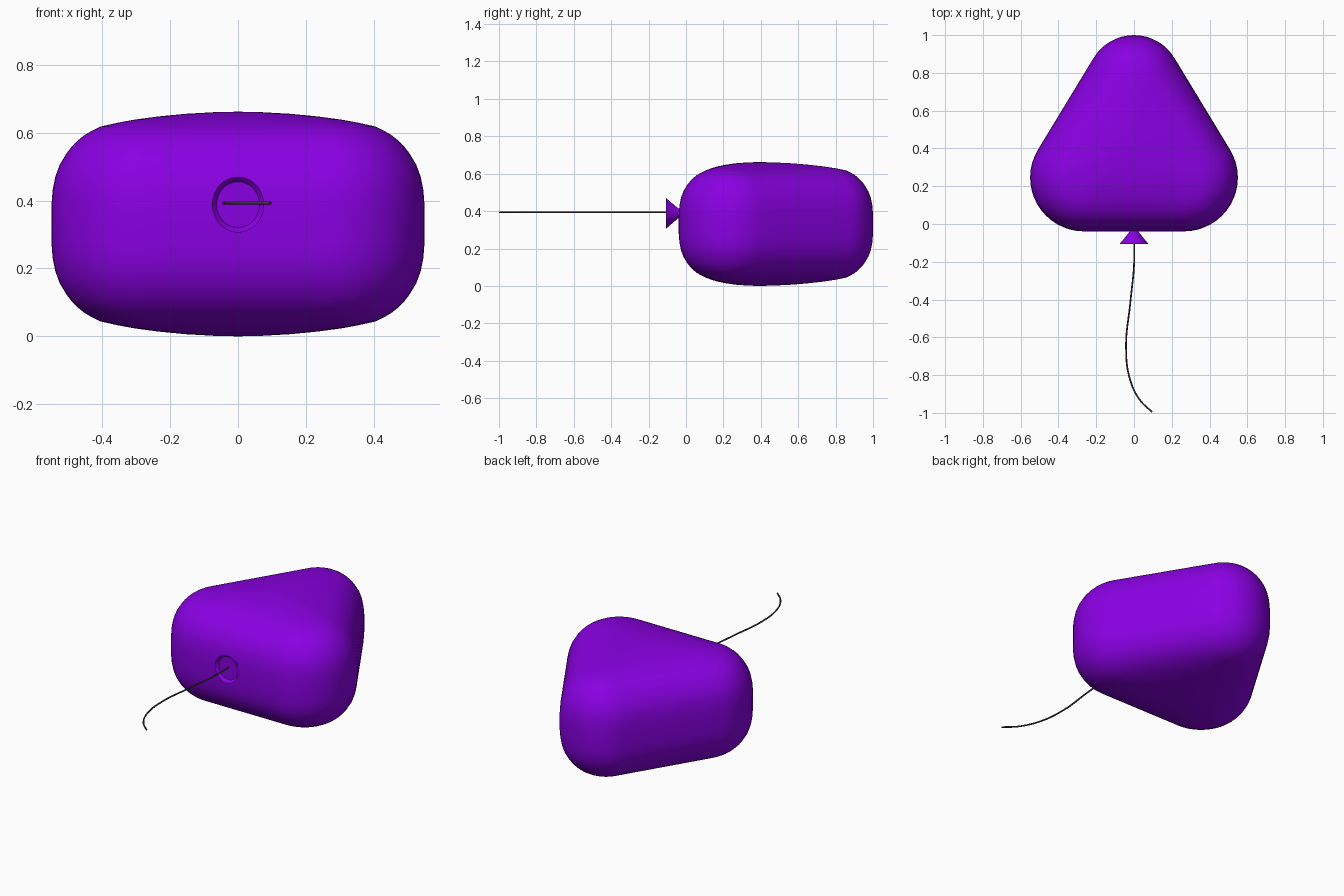
import bpy, bmesh
from math import sin, cos, pi, radians
from mathutils import Vector

if "Cube" in bpy.data.objects:
    bpy.data.objects.remove(bpy.data.objects["Cube"])


def material(name, color):
    m = bpy.data.materials.new(name)
    m.diffuse_color = color
    m.use_nodes = True
    m.node_tree.nodes["Principled BSDF"].inputs["Base Color"].default_value = m.diffuse_color
    return m


PURPLE = material("purple_rubber", (0.25, 0.0, 0.76, 1))
DARK = material("dark_string", (0.05, 0.045, 0.045, 1))


def loft(name, rings, mat, start, end):
    """Skin a stack of closed rings and close both ends to a pole point."""
    bm = bmesh.new()
    loops = [[bm.verts.new(p) for p in r] for r in rings]
    n = len(loops[0])
    for a, b in zip(loops, loops[1:]):
        for i in range(n):
            j = (i + 1) % n
            bm.faces.new((a[i], a[j], b[j], b[i]))
    for pole, loop in ((start, loops[0]), (end, loops[-1])):
        v = bm.verts.new(pole)
        for i in range(n):
            bm.faces.new((loop[i], loop[(i + 1) % n], v))
    bmesh.ops.recalc_face_normals(bm, faces=bm.faces)
    me = bpy.data.meshes.new(name)
    bm.to_mesh(me)
    bm.free()
    ob = bpy.data.objects.new(name, me)
    bpy.context.collection.objects.link(ob)
    me.materials.append(mat)
    bpy.context.view_layer.objects.active = ob
    ob.select_set(True)
    bpy.ops.object.shade_smooth_by_angle(angle=radians(40))
    ob.select_set(False)
    return ob


# Balloon body: rounded triangle, inset level by level into a pillow
CORNERS = [(Vector((0.265, 0.246)), 0.285), (Vector((0, 0.75)), 0.25),
           (Vector((-0.265, 0.246)), 0.285)]
CENTRE = Vector((0, 0.39))
MID_Z = 0.331


def triangle_ring(inset, scale, z):
    pts = []
    for k, (c, r) in enumerate(CORNERS):
        nxt, nr = CORNERS[(k + 1) % 3]
        for i in range(17):
            a = -pi / 2 + k * 2 * pi / 3 + i / 16 * 2 * pi / 3
            d = Vector((cos(a), sin(a)))
            pts.append(c + d * (r - inset))
        p, q = pts[-1], nxt + d * (nr - inset)
        pts += [p.lerp(q, f) for f in (0.2, 0.4, 0.6, 0.8)]
    out = []
    for p in pts:
        v = p - CENTRE
        blend = scale ** 0.5        # inner rings drift towards circles
        v = (v * blend + v.normalized() * 0.34 * (1 - blend)) * scale
        out.append((CENTRE.x + v.x, CENTRE.y + v.y, z))
    return out


# (inset, scale, half height) from the waist up
levels = [(0, 1, 0), (0, 1, 0.05), (0.004, 1, 0.1), (0.012, 1, 0.14),
          (0.025, 1, 0.175), (0.046, 1, 0.21), (0.061, 1, 0.229),
          (0.078, 1, 0.246), (0.098, 1, 0.262), (0.12, 1, 0.275),
          (0.145, 1, 0.287), (0.15, 0.9, 0.298), (0.15, 0.78, 0.3075),
          (0.15, 0.62, 0.3165), (0.15, 0.42, 0.3245), (0.15, 0.2, 0.3293)]
stack = [(d, s, -h) for d, s, h in reversed(levels[1:])] + levels
loft("balloon_body", [triangle_ring(d, s, MID_Z + h) for d, s, h in stack],
     PURPLE, (CENTRE.x, CENTRE.y, 0), (CENTRE.x, CENTRE.y, 0.662))

# Knot: flared cone with a shallow dished mouth
KNOT_Z = 0.388
knot = [(0.02, -0.02), (0.024, -0.04), (0.079, -0.107), (0.066, -0.09)]
loft("balloon_knot",
     [[(r * 0.97 * cos(i * pi / 16), y, KNOT_Z + r * 1.04 * sin(i * pi / 16))
       for i in range(32)] for r, y in knot],
     PURPLE, (0, -0.02, KNOT_Z), (0, -0.09, KNOT_Z))

# String: thin wavy tube lying level
path = [(0, -0.07), (0.001, -0.20), (-0.02, -0.42), (-0.042, -0.65),
        (-0.022, -0.82), (0.03, -0.93), (0.096, -0.996)]
cu = bpy.data.curves.new("balloon_string", 'CURVE')
cu.dimensions = '3D'
cu.bevel_depth = 0.0045
cu.bevel_resolution = 2
cu.use_fill_caps = True
sp = cu.splines.new('BEZIER')
sp.bezier_points.add(len(path) - 1)
for bp, (x, y) in zip(sp.bezier_points, path):
    bp.co = (x, y, 0.393)
    bp.handle_left_type = bp.handle_right_type = 'AUTO'
cu.materials.append(DARK)
bpy.context.collection.objects.link(bpy.data.objects.new("balloon_string", cu))
